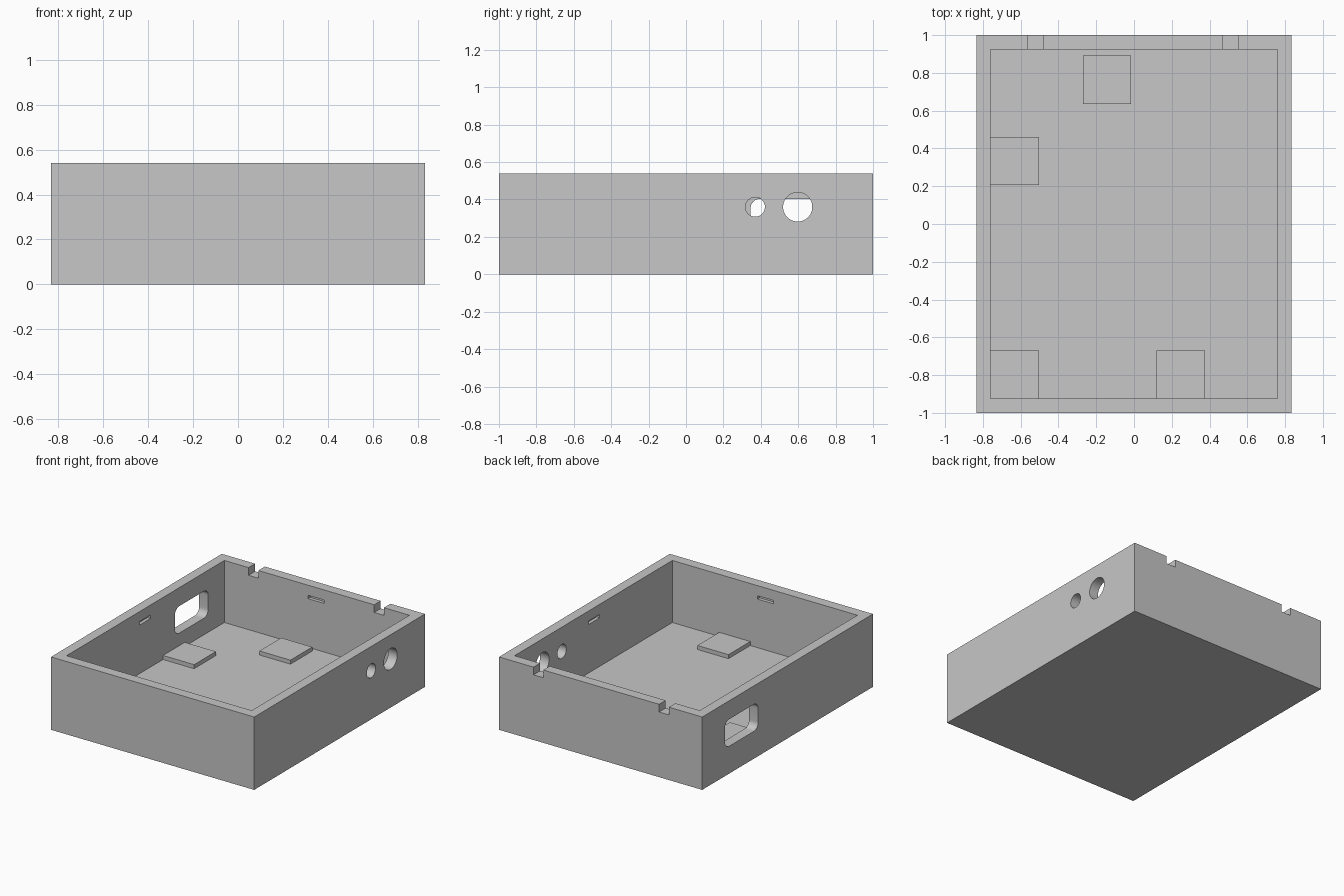
import bpy, bmesh, math
from mathutils import Matrix, Vector

if "Cube" in bpy.data.objects:
    bpy.data.objects.remove(bpy.data.objects["Cube"], do_unlink=True)

grey = bpy.data.materials.new("light_grey_plastic")
grey.use_nodes = True
color = (0.57, 0.57, 0.57, 1)
grey.diffuse_color = color
grey.node_tree.nodes["Principled BSDF"].inputs["Base Color"].default_value = color


def finish(name, bm):
    mesh = bpy.data.meshes.new(name)
    bm.to_mesh(mesh)
    bm.free()
    mesh.materials.append(grey)
    obj = bpy.data.objects.new(name, mesh)
    bpy.context.collection.objects.link(obj)
    return obj


def box(name, x, y, z, round_x=0):
    """Box from (min, max) ranges; round_x rounds the edges running along x."""
    lo, hi = Vector((x[0], y[0], z[0])), Vector((x[1], y[1], z[1]))
    bm = bmesh.new()
    bmesh.ops.create_cube(bm, size=1, matrix=Matrix.Translation((lo + hi) / 2)
                          @ Matrix.Diagonal((*(hi - lo), 1)))
    if round_x:
        edges = [e for e in bm.edges
                 if abs(e.verts[0].co.x - e.verts[1].co.x) > 0.001]
        bmesh.ops.bevel(bm, geom=edges, offset=round_x, segments=8,
                        profile=0.5, affect='EDGES')
    return finish(name, bm)


def side_rod(name, y, z, radius):
    """Cylinder along x passing through the +x wall."""
    bm = bmesh.new()
    bmesh.ops.create_cone(bm, cap_ends=True, segments=48, radius1=radius,
                          radius2=radius, depth=0.2,
                          matrix=Matrix.Translation((X, y, z))
                          @ Matrix.Rotation(math.pi / 2, 4, 'Y'))
    return finish(name, bm)


def carve(target, cutter):
    cutter.hide_render = True
    mod = target.modifiers.new("cut", 'BOOLEAN')
    mod.operation = 'DIFFERENCE'
    mod.solver = 'EXACT'
    mod.object = cutter
    bpy.context.view_layer.objects.active = target
    bpy.ops.object.modifier_apply(modifier=mod.name)
    bpy.data.objects.remove(cutter, do_unlink=True)


# Overall sizes
X, Y, H = 0.833, 1.0, 0.54
IX, IY = 0.759, 0.924
FLOOR, PAD_TOP = 0.08, 0.11

# Open tray
tray = box("enclosure_tray", (-X, X), (-Y, Y), (0, H))
carve(tray, box("cavity_cutter", (-IX, IX), (-IY, IY), (FLOOR, H + 0.2)))

# Round holes in the +x wall
for y, r in ((0.37, 0.052), (0.597, 0.078)):
    carve(tray, side_rod("hole_cutter", y, 0.36, r))

# Rounded port opening in the -x wall
carve(tray, box("port_cutter", (-X - 0.1, -IX + 0.1), (0.345, 0.735),
                (0.203, 0.403), 0.05))

# Two notches in the rim of the back wall
for x in (-0.52, 0.51):
    carve(tray, box("notch_cutter", (x - 0.04, x + 0.04), (IY - 0.05, Y + 0.05),
                    (H - 0.057, H + 0.1)))

# Shallow snap slots in the inside of all four walls
SLOT, DEEP, SZ = 0.066, 0.025, (0.44, 0.465)
for s in (-1, 1):
    xr = sorted((s * (IX - 0.05), s * (IX + DEEP)))
    yr = sorted((s * (IY - 0.05), s * (IY + DEEP)))
    carve(tray, box("slot_cutter", xr, (-SLOT - 0.006, SLOT - 0.006), SZ))
    carve(tray, box("slot_cutter", (-SLOT - 0.006, SLOT - 0.006), yr, SZ))

# Smooth the hole walls, keep edges sharp
bpy.ops.object.select_all(action='DESELECT')
tray.select_set(True)
bpy.context.view_layer.objects.active = tray
bpy.ops.object.shade_smooth_by_angle(angle=math.radians(30))

# Square support pads on the floor
PAD = 0.255
for name, x, y in (("back_pad", -0.27, 0.636), ("side_pad", -IX, 0.206),
                   ("front_corner_pad", -IX, -IY), ("front_pad", 0.12, -IY)):
    box(name, (x, x + PAD), (y, y + PAD), (FLOOR - 0.02, PAD_TOP))
